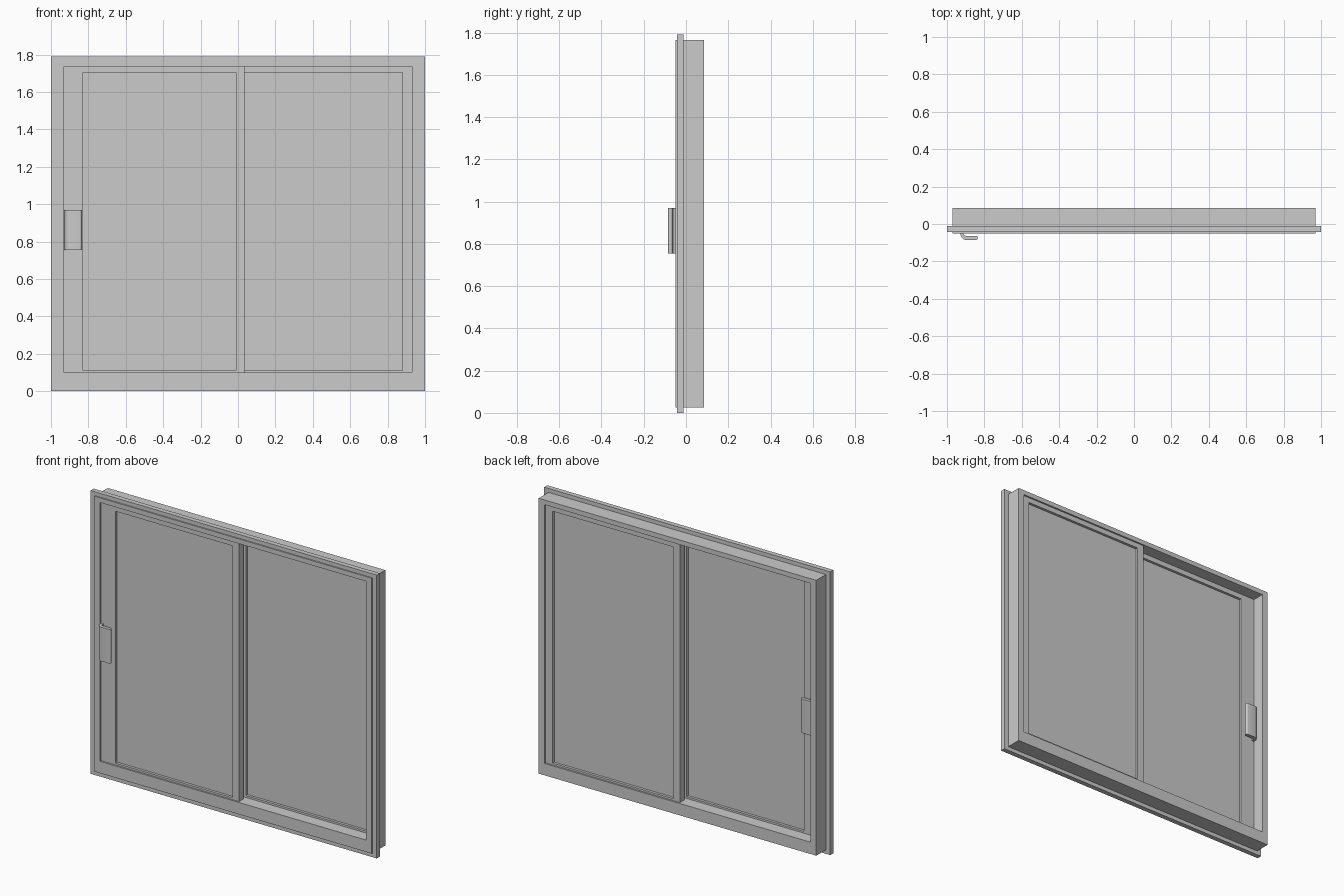
import bpy, bmesh, math

if "Cube" in bpy.data.objects:
    bpy.data.objects.remove(bpy.data.objects["Cube"])


def mesh_object(name, bm):
    bmesh.ops.recalc_face_normals(bm, faces=bm.faces)
    mesh = bpy.data.meshes.new(name)
    bm.to_mesh(mesh)
    bm.free()
    ob = bpy.data.objects.new(name, mesh)
    bpy.context.collection.objects.link(ob)
    return ob


def box(name, x0, x1, y0, y1, z0, z1):
    bm = bmesh.new()
    bmesh.ops.create_cube(bm, size=1)
    for v in bm.verts:
        v.co = ((x0 + x1) / 2 + v.co.x * (x1 - x0),
                (y0 + y1) / 2 + v.co.y * (y1 - y0),
                (z0 + z1) / 2 + v.co.z * (z1 - z0))
    return mesh_object(name, bm)


def ring(name, outer, inner, y0, y1):
    """Rectangular frame; outer and inner are (x0, x1, z0, z1)."""
    bm = bmesh.new()

    def loop(r, y):
        x0, x1, z0, z1 = r
        return [bm.verts.new((x, y, z))
                for x, z in ((x0, z0), (x1, z0), (x1, z1), (x0, z1))]
    loops = [loop(outer, y0), loop(outer, y1), loop(inner, y1), loop(inner, y0)]
    for a, b in zip(loops, loops[1:] + loops[:1]):
        for i in range(4):
            j = (i + 1) % 4
            bm.faces.new((a[i], a[j], b[j], b[i]))
    return mesh_object(name, bm)


def handle(name, y_base, side):
    """Hooked pull: short leg off the sash, rounded bend, flat grip."""
    x0, x1, depth, t, r = -0.927, -0.835, 0.045, 0.022, 0.03
    pts = [(x0, 0)]
    for i in range(7):                                   # outer bend
        a = math.pi / 2 * i / 6
        pts.append((x0 + r - r * math.cos(a), depth - r + r * math.sin(a)))
    for i in range(9):                                   # rounded tip
        a = math.pi / 2 - math.pi * i / 8
        pts.append((x1 - t / 2 + t / 2 * math.cos(a),
                    depth - t / 2 + t / 2 * math.sin(a)))
    ri = 0.012
    for i in range(5):                                   # inner bend
        a = math.pi / 2 * (1 - i / 4)
        pts.append((x0 + 0.015 + ri - ri * math.cos(a),
                    depth - t - ri + ri * math.sin(a)))
    pts.append((x0 + 0.015, 0))
    bm = bmesh.new()
    face = bm.faces.new([bm.verts.new((x, y_base + side * d, 0.755)) for x, d in pts])
    ext = bmesh.ops.extrude_face_region(bm, geom=[face])
    top = [g for g in ext["geom"] if isinstance(g, bmesh.types.BMVert)]
    bmesh.ops.translate(bm, verts=top, vec=(0, 0, 0.215))
    ob = mesh_object(name, bm)
    bpy.context.view_layer.objects.active = ob
    ob.select_set(True)
    bpy.ops.object.shade_smooth_by_angle(angle=math.radians(35))
    ob.select_set(False)


# Outer frame with its surrounding flange and raised sill
ring("outer_frame", (-0.97, 0.97, 0.025, 1.765), (-0.93, 0.93, 0.065, 1.735), -0.05, 0.085)
ring("flange", (-1, 1, 0, 1.79), (-0.97, 0.97, 0.025, 1.765), -0.043, -0.012)
box("sill", -0.93, 0.93, -0.05, 0.085, 0.065, 0.1)

# Two sliding sashes on separate tracks, each with a glass pane
for name, outer, inner, y0, y1 in (
        ("front_sash", (-0.93, 0.035, 0.1, 1.735), (-0.83, -0.01, 0.112, 1.703), -0.04, 0.007),
        ("back_sash", (-0.01, 0.93, 0.1, 1.735), (0.035, 0.88, 0.112, 1.703), 0.028, 0.075)):
    ring(name, outer, inner, y0, y1)
    mid = (y0 + y1) / 2
    box(name + "_glass", inner[0], inner[1], mid - 0.007, mid + 0.007, inner[2], inner[3])

# Pull handles on both faces of the front sash
handle("front_handle", -0.04, -1)
handle("back_handle", 0.007, 1)
